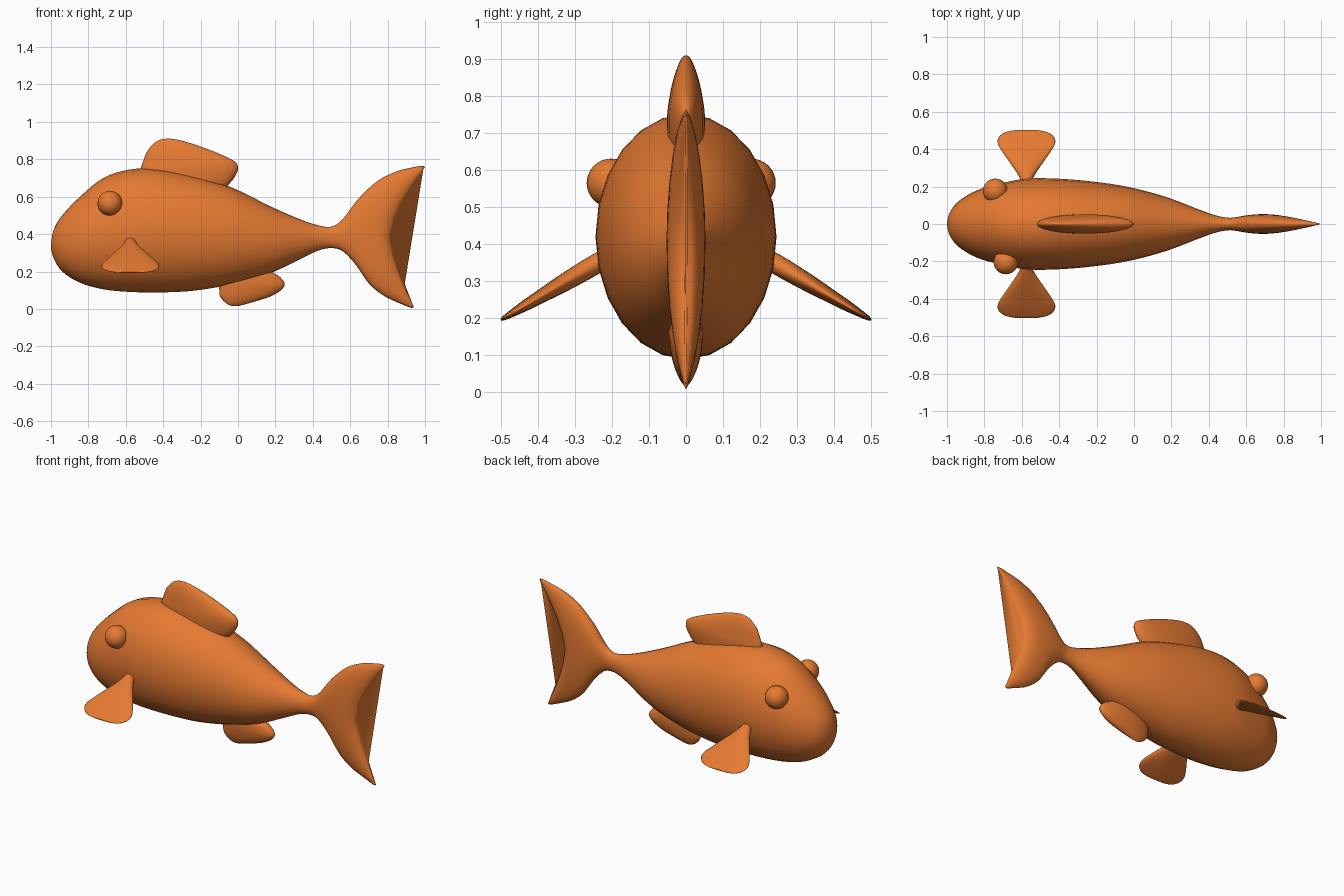
import bpy, bmesh, math
from mathutils import Vector

if "Cube" in bpy.data.objects:
    bpy.data.objects.remove(bpy.data.objects["Cube"])

orange = bpy.data.materials.new("fish orange")
orange.diffuse_color = (0.79, 0.195, 0.032, 1)
orange.use_nodes = True
orange.node_tree.nodes["Principled BSDF"].inputs["Base Color"].default_value = orange.diffuse_color
SEG = 24


def smooth_rows(rows, steps):
    """Catmull-Rom interpolation between rows of section parameters."""
    out = []
    for i in range(len(rows) - 1):
        p0, p1 = rows[max(i - 1, 0)], rows[i]
        p2, p3 = rows[i + 1], rows[min(i + 2, len(rows) - 1)]
        for s in range(steps):
            t = s / steps
            out.append([0.5 * (2 * b + (c - a) * t + (2 * a - 5 * b + 4 * c - d) * t * t
                               + (3 * b - a - 3 * c + d) * t ** 3)
                        for a, b, c, d in zip(p0, p1, p2, p3)])
    return out + [list(rows[-1])]


def finish(name, bm):
    bmesh.ops.recalc_face_normals(bm, faces=bm.faces)
    for f in bm.faces:
        f.smooth = True
    mesh = bpy.data.meshes.new(name)
    bm.to_mesh(mesh)
    bm.free()
    mesh.materials.append(orange)
    obj = bpy.data.objects.new(name, mesh)
    bpy.context.collection.objects.link(obj)
    return obj


def loft(name, rows, point, steps=4):
    """Skin closed rings; point(row, cos, sin) places each ring vertex."""
    bm = bmesh.new()
    rings = []
    for row in smooth_rows(rows, steps):
        angles = [2 * math.pi * k / SEG for k in range(SEG)]
        rings.append([bm.verts.new(point(row, math.cos(a), math.sin(a))) for a in angles])
    for r1, r2 in zip(rings, rings[1:]):
        for k in range(SEG):
            n = (k + 1) % SEG
            bm.faces.new((r1[k], r1[n], r2[n], r2[k]))
    bm.faces.new(rings[0])
    bm.faces.new(rings[-1])
    return finish(name, bm)


# Body and forked tail in one skin: x, top bend, bottom bend, top z, bottom z, half width
body = [
    (-1.0, 0, 0, .350, .325, .010),
    (-.985, 0, 0, .425, .270, .062),
    (-.94, 0, 0, .500, .200, .120),
    (-.845, 0, 0, .600, .140, .178),
    (-.72, 0, 0, .700, .105, .215),
    (-.58, 0, 0, .745, .091, .242),
    (-.42, 0, 0, .748, .088, .243),
    (-.23, 0, 0, .710, .098, .228),
    (-.03, 0, 0, .648, .133, .198),
    (.17, 0, 0, .550, .190, .145),
    (.33, 0, 0, .480, .265, .084),
    (.43, 0, 0, .447, .312, .048),
    (.50, 0, 0, .440, .325, .034),
    (.54, .02, .02, .480, .308, .036),
    (.60, .04, .03, .585, .235, .046),
    (.66, .08, .04, .680, .135, .052),
    (.72, .12, .06, .732, .070, .052),
    (.77, .155, .09, .755, .032, .045),
    (.805, .18, .12, .765, .006, .025),
    (.815, .185, .125, .758, .012, .005),
]


def body_point(row, c, s):
    x, bend_top, bend_bottom, top, bottom, w = row
    bend = bend_top if s > 0 else bend_bottom
    return Vector((x + bend * abs(s) ** 1.5, w * c, (top + bottom) / 2 + (top - bottom) / 2 * s))


loft("body_and_tail", body, body_point)


# Upright fins as stacked lens sections: z, front x, back x, half thickness
def fin_point(row, c, s):
    z, x0, x1, w = row
    return Vector(((x0 + x1) / 2 + (x1 - x0) / 2 * c, w * s, z))


loft("dorsal_fin", [
    (.60, -.50, -.12, .045), (.66, -.515, -.055, .049), (.705, -.52, -.018, .051),
    (.75, -.52, 0, .051), (.79, -.507, -.02, .046), (.84, -.487, -.125, .036),
    (.885, -.45, -.25, .021), (.905, -.415, -.325, .010), (.91, -.385, -.36, .003)],
    fin_point)
loft("belly_fin", [
    (.26, -.04, .13, .035), (.20, -.08, .18, .042), (.175, -.09, .22, .045),
    (.135, -.10, .25, .045), (.10, -.10, .23, .040), (.065, -.095, .17, .031),
    (.035, -.07, .075, .018), (.02, -.045, .02, .008), (.015, -.03, 0, .003)],
    fin_point)

# Side fins, sloping down and out: y, half length, half thickness
side_rows = [
    (.17, .022, .022), (.245, .035, .027), (.33, .090, .024), (.40, .138, .018),
    (.435, .154, .015), (.465, .147, .011), (.49, .115, .007), (.501, .065, .003)]
slope = Vector((0.862, -0.507))
for side, label in ((-1, "front"), (1, "back")):
    def side_point(row, c, s, side=side):
        y, half, thick = row
        z = .345 - .588 * (y - .245)
        return Vector((-.575 + half * c, side * (y - slope.y * thick * s), z + slope.x * thick * s))
    loft("side_fin_" + label, side_rows, side_point)

# Eyes, set slightly unevenly
for label, centre in (("front", (-.685, -.203, .565)), ("back", (-.742, .177, .565))):
    bm = bmesh.new()
    bmesh.ops.create_uvsphere(bm, u_segments=24, v_segments=16, radius=.066)
    finish("eye_" + label, bm).location = centre
